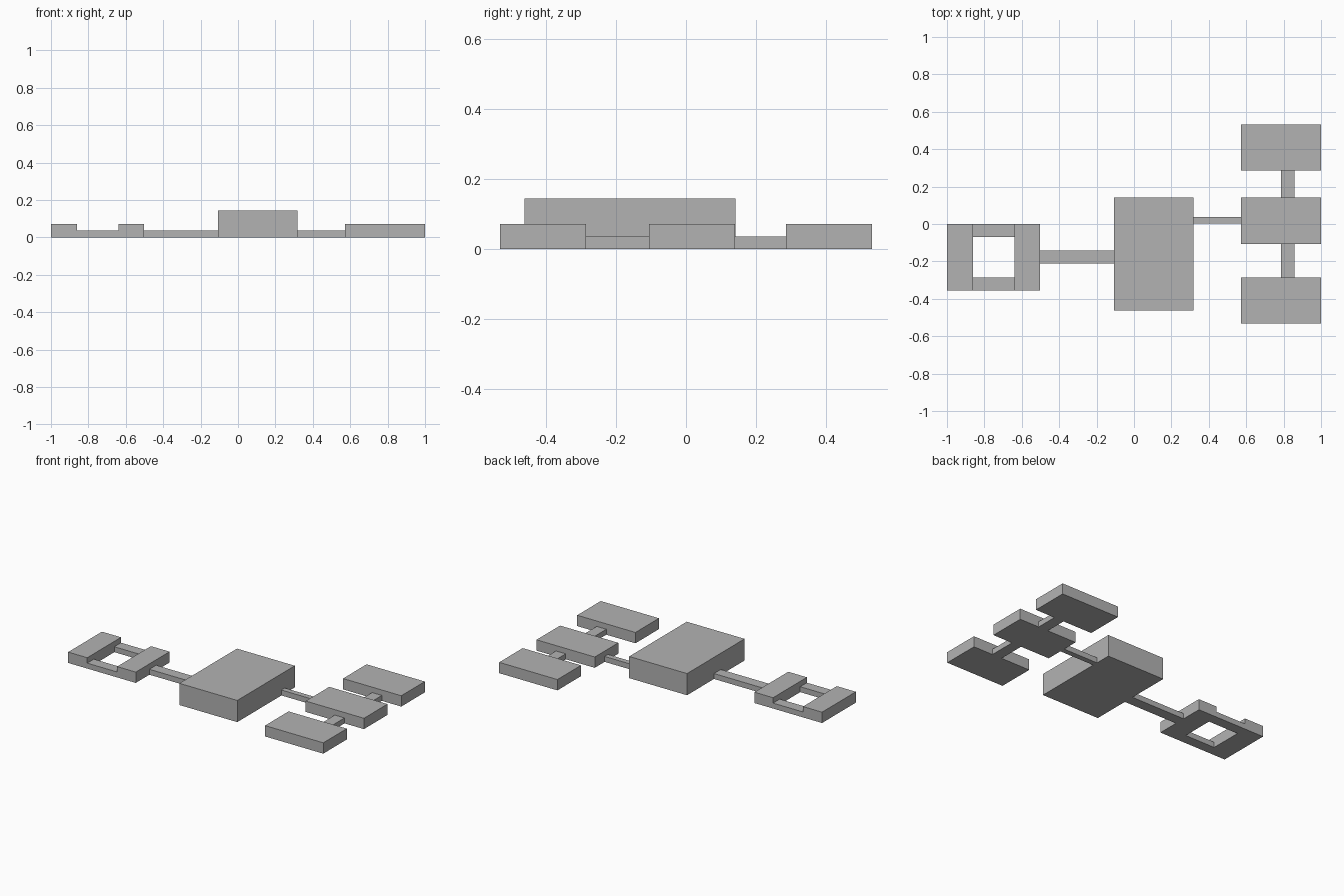
import bpy

cube = bpy.data.objects.get("Cube")
if cube:
    bpy.data.objects.remove(cube, do_unlink=True)

# One plain grey for the whole model
GREY = (0.45, 0.45, 0.45, 1.0)
grey = bpy.data.materials.new("plain_grey")
grey.use_nodes = True
grey.diffuse_color = GREY
grey.node_tree.nodes["Principled BSDF"].inputs["Base Color"].default_value = GREY

# Three standard heights
LOW, MID, TALL = 0.036, 0.072, 0.144


def block(name, x0, x1, y0, y1, height):
    """Box standing on the ground, given by its plan extents."""
    bpy.ops.mesh.primitive_cube_add(
        size=1, location=((x0 + x1) / 2, (y0 + y1) / 2, height / 2))
    ob = bpy.context.object
    ob.name = name
    ob.scale = (x1 - x0, y1 - y0, height)
    bpy.ops.object.transform_apply(location=False, rotation=False, scale=True)
    ob.data.materials.append(grey)
    return ob


# Central hall
block("central_hall", -0.107, 0.318, -0.462, 0.142, TALL)

# Right wing: two rooms joined by low passages around an open court
block("court_outer_room", -1.0, -0.86, -0.355, 0.0, MID)
block("court_inner_room", -0.64, -0.503, -0.355, 0.0, MID)
for name, y in (("court_front_passage", -0.355), ("court_back_passage", -0.07)):
    block(name, -0.86, -0.64, y, y + 0.07, LOW)
block("court_corridor", -0.503, -0.107, -0.212, -0.141, LOW)

# Left wing: row of three equal rooms
for name, y in (("front_room", -0.533), ("middle_room", -0.106), ("back_room", 0.286)):
    block(name, 0.572, 1.0, y, y + 0.247, MID)

# Links between the three rooms, and the corridor to the hall
block("front_link", 0.786, 0.857, -0.286, -0.106, LOW)
block("back_link", 0.786, 0.857, 0.141, 0.286, LOW)
block("room_corridor", 0.318, 0.572, 0.002, 0.037, LOW)
